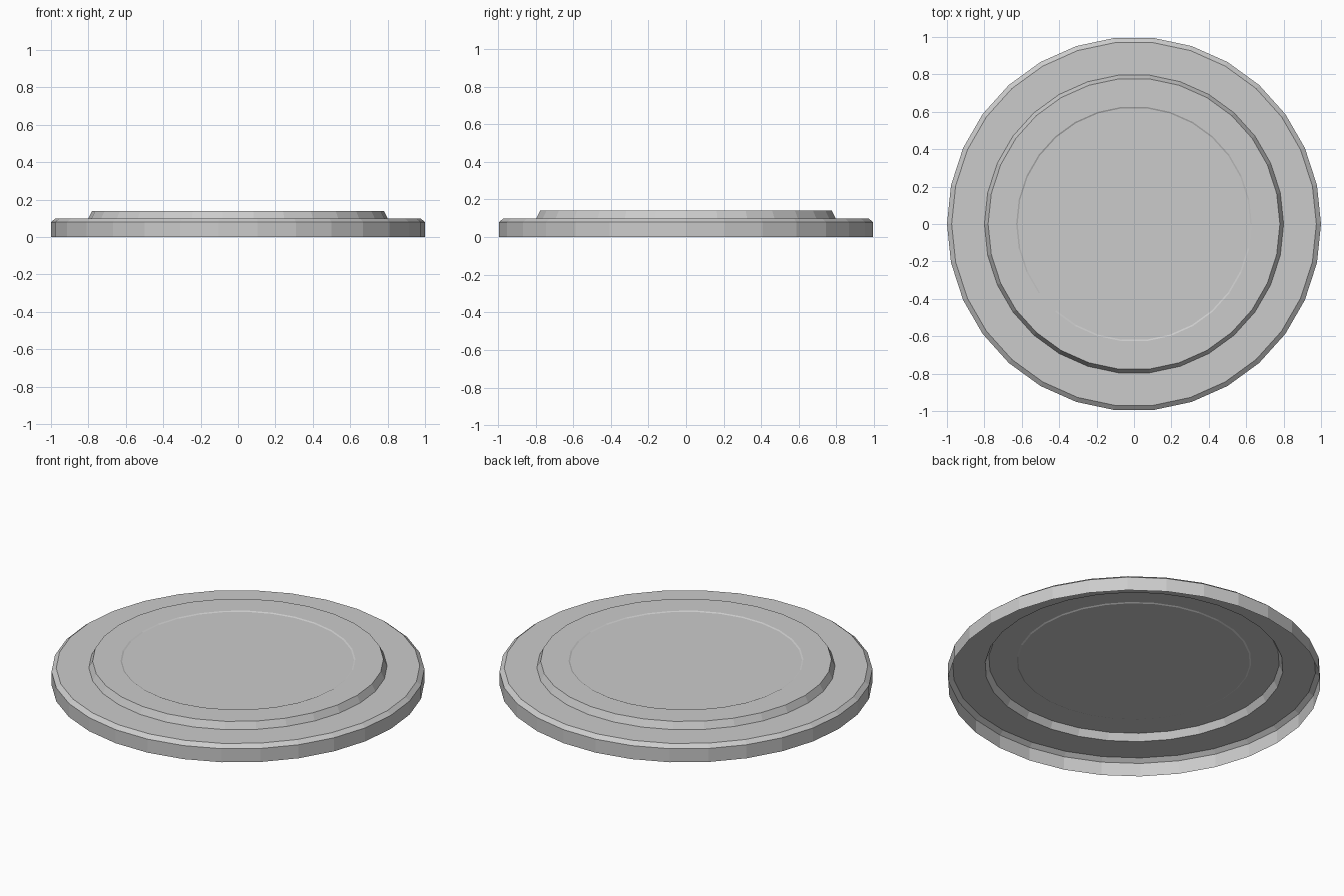
import bpy, bmesh
from math import cos, sin, tau

if "Cube" in bpy.data.objects:
    bpy.data.objects.remove(bpy.data.objects["Cube"])

SIDES = 30

# Half profile (radius, height) of the open-bottomed lid, from rim to centre panel
PROFILE = [
    (1.0, 0.0), (1.0, 0.08), (0.975, 0.10),   # outer wall and chamfer
    (0.80, 0.10), (0.78, 0.14),               # flat brim and raised step
    (0.63, 0.14), (0.622, 0.136),             # shallow seam round the panel
]


def ring(bm, radius, z):
    return [bm.verts.new((radius * cos(tau * i / SIDES),
                          radius * sin(tau * i / SIDES), z))
            for i in range(SIDES)]


bm = bmesh.new()
rings = [ring(bm, r, z) for r, z in PROFILE]
for low, high in zip(rings, rings[1:]):
    for i in range(SIDES):
        j = (i + 1) % SIDES
        bm.faces.new((low[i], low[j], high[j], high[i]))
# Centre panel
bm.faces.new(rings[-1])

mesh = bpy.data.meshes.new("round_lid")
bm.to_mesh(mesh)
bm.free()
lid = bpy.data.objects.new("round_lid", mesh)
bpy.context.collection.objects.link(lid)
